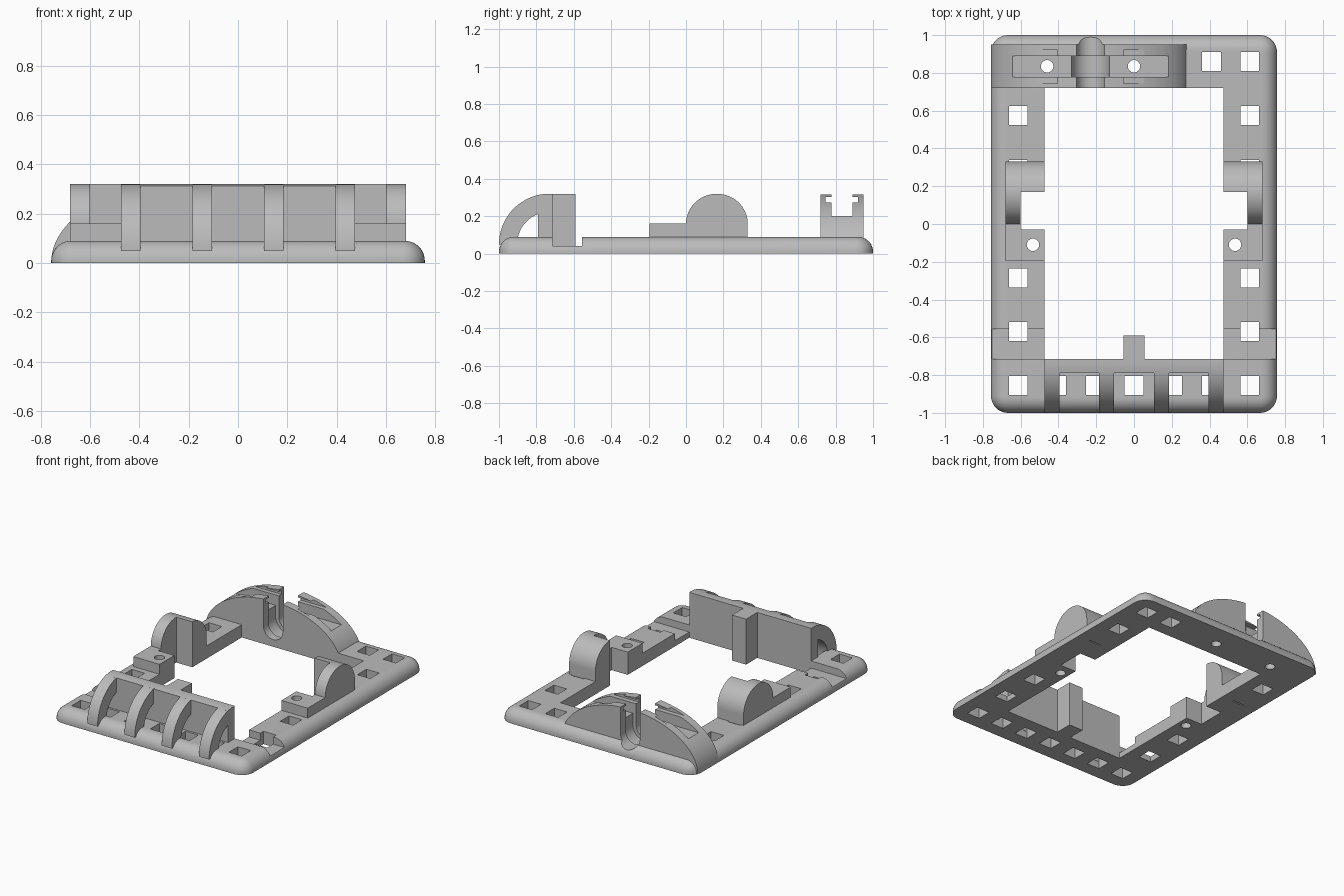
import bpy
import bmesh
from math import sin, cos, pi, sqrt

if "Cube" in bpy.data.objects:
    bpy.data.objects.remove(bpy.data.objects["Cube"])

grey = bpy.data.materials.new("plain grey")
grey.use_nodes = True
grey.diffuse_color = (0.5, 0.5, 0.5, 1)
grey.node_tree.nodes["Principled BSDF"].inputs["Base Color"].default_value = (0.5, 0.5, 0.5, 1)


def loft(name, rings):
    """Solid through a list of equal-length rings, capped at both ends."""
    bm = bmesh.new()
    rows = [[bm.verts.new(p) for p in ring] for ring in rings]
    n = len(rows[0])
    for a, b in zip(rows, rows[1:]):
        for i in range(n):
            j = (i + 1) % n
            bm.faces.new((a[i], a[j], b[j], b[i]))
    bm.faces.new(rows[0])
    bm.faces.new(rows[-1])
    bmesh.ops.recalc_face_normals(bm, faces=bm.faces)
    mesh = bpy.data.meshes.new(name)
    bm.to_mesh(mesh)
    bm.free()
    ob = bpy.data.objects.new(name, mesh)
    ob.data.materials.append(grey)
    bpy.context.collection.objects.link(ob)
    return ob


def prism(name, points, axis, lo, hi):
    """Extrude a flat profile along one axis."""
    place = {"x": lambda u, v, w: (w, u, v),
             "y": lambda u, v, w: (u, w, v),
             "z": lambda u, v, w: (u, v, w)}[axis]
    return loft(name, [[place(u, v, w) for u, v in points] for w in (lo, hi)])


def box(name, x0, x1, y0, y1, z0, z1):
    return prism(name, [(x0, y0), (x1, y0), (x1, y1), (x0, y1)], "z", z0, z1)


def arc(cx, cy, rx, ry, start, end, steps):
    return [(cx + rx * cos(start + (end - start) * i / steps),
             cy + ry * sin(start + (end - start) * i / steps)) for i in range(steps + 1)]


def drill(x, y):
    return prism("drill", arc(x, y, 0.033, 0.033, 0, 2 * pi, 24)[:-1], "z", -1, 1)


def square_hole(x, y):
    return box("square_cutter", x - 0.05, x + 0.05, y - 0.05, y + 0.05, -1, 0.5)


def cut(ob, cutters):
    for c in cutters:
        c.hide_render = True
        m = ob.modifiers.new("cut", "BOOLEAN")
        m.operation = "DIFFERENCE"
        m.solver = "EXACT"
        m.object = c
    bpy.context.view_layer.update()
    done = ob.evaluated_get(bpy.context.evaluated_depsgraph_get())
    mesh = bpy.data.meshes.new_from_object(done)
    ob.modifiers.clear()
    ob.data = mesh


# Base frame with rounded rim
HX, HY, TOP, R = 0.757, 1.0, 0.09, 0.08


def outline(inset, z):
    r = 0.09 - inset
    ring = []
    for k, (sx, sy) in enumerate([(1, 1), (-1, 1), (-1, -1), (1, -1)]):
        ring += arc(sx * (HX - 0.09), sy * (HY - 0.09), r, r, k * pi / 2, (k + 1) * pi / 2, 8)
    return [(x, y, z) for x, y in ring]


rim = [outline(R * (1 - cos(t * pi / 20)), TOP - R + R * sin(t * pi / 20)) for t in range(11)]
base = loft("base_frame", [outline(0, 0)] + rim)

opening = box("opening_cutter", -0.475, 0.475, -0.715, 0.72, -1, 1)
clearance = box("clearance_cutter", -0.60, 0.60, -0.03, 0.17, -1, 1)
step = box("step_cutter", -1, 1, -0.715, -0.555, 0.04, 1)
holes = [square_hole(s * 0.613, y) for s in (-1, 1)
         for y in (0.575, 0.29, -0.285, -0.57, -0.855)]
holes += [square_hole(i * 0.205, -0.855) for i in range(-2, 3)]
holes += [square_hole(x, 0.86) for x in (0.41, 0.613)]
side_drills = [drill(s * 0.535, -0.11) for s in (-1, 1)]
back_drills = [drill(x, 0.835) for x in (-0.46, 0)]


# U-shaped channels through the back arch
def channel(r, y0, y1):
    profile = arc(-0.23, 0.125, r, r, pi, 2 * pi, 24)
    return prism("channel_cutter", profile + [(-0.23 + r, 0.6), (-0.23 - r, 0.6)], "y", y0, y1)


channels = [channel(0.075, 0.5, 1.2), channel(0.1, 0.778, 0.89)]
cut(base, [opening, clearance, step] + holes + side_drills + back_drills + channels)

# Back arch
a, b = 0.527, 0.32
arch = prism("back_arch", arc(-0.23, 0.003, a, b - 0.003, 0, pi, 64), "y", 0.72, 0.95)
trough = box("trough_cutter", -1, 1, 0.778, 0.89, 0.20, 1)
groove = box("groove_cutter", -1, 1, 0.745, 0.92, 0.273, 0.302)
cut(arch, [trough, groove] + channels + back_drills)

# Side brackets: block and half-disc
bracket = [(-0.195, 0), (0.33, 0)] + arc(0.165, 0.16, 0.165, 0.16, 0, pi, 32) + [(-0.195, 0.16)]
brackets = []
for side, s, d in (("left", 1, side_drills[1]), ("right", -1, side_drills[0])):
    ob = prism(side + "_bracket", bracket, "x", *sorted((s * 0.475, s * 0.68)))
    cut(ob, [clearance, d])
    brackets.append(ob)

# Front wall, its top following the rib curve
CY, CZ, RO, RI = -0.73, 0.05, 0.27, 0.173
wall_top = [(y, CZ + sqrt(RO ** 2 - (y - CY) ** 2)) for y in (-0.79, -0.77, -0.75, -0.73)]
wall = prism("front_wall", [(-0.715, 0), (-0.79, 0)] + wall_top + [(-0.715, 0.32)],
             "x", -0.475, 0.475)

# Curved front ribs
rib = arc(CY, CZ, RO, RO, pi, pi / 2, 24) + arc(CY, CZ, RI, RI, pi / 2, pi, 24)
ribs = [prism("front_rib", rib, "x", x - 0.04, x + 0.04) for x in (-0.435, -0.145, 0.145, 0.435)]

# Post behind the front wall
post = box("centre_post", -0.055, 0.055, -0.72, -0.59, 0, 0.32)

# Remove the cutters and shade the curved faces
for ob in [o for o in bpy.data.objects if o.hide_render]:
    bpy.data.objects.remove(ob)
bpy.ops.object.select_all(action="DESELECT")
parts = [base, arch, wall, post] + brackets + ribs
for ob in parts:
    ob.select_set(True)
bpy.context.view_layer.objects.active = base
bpy.ops.object.shade_smooth_by_angle(angle=0.5)
